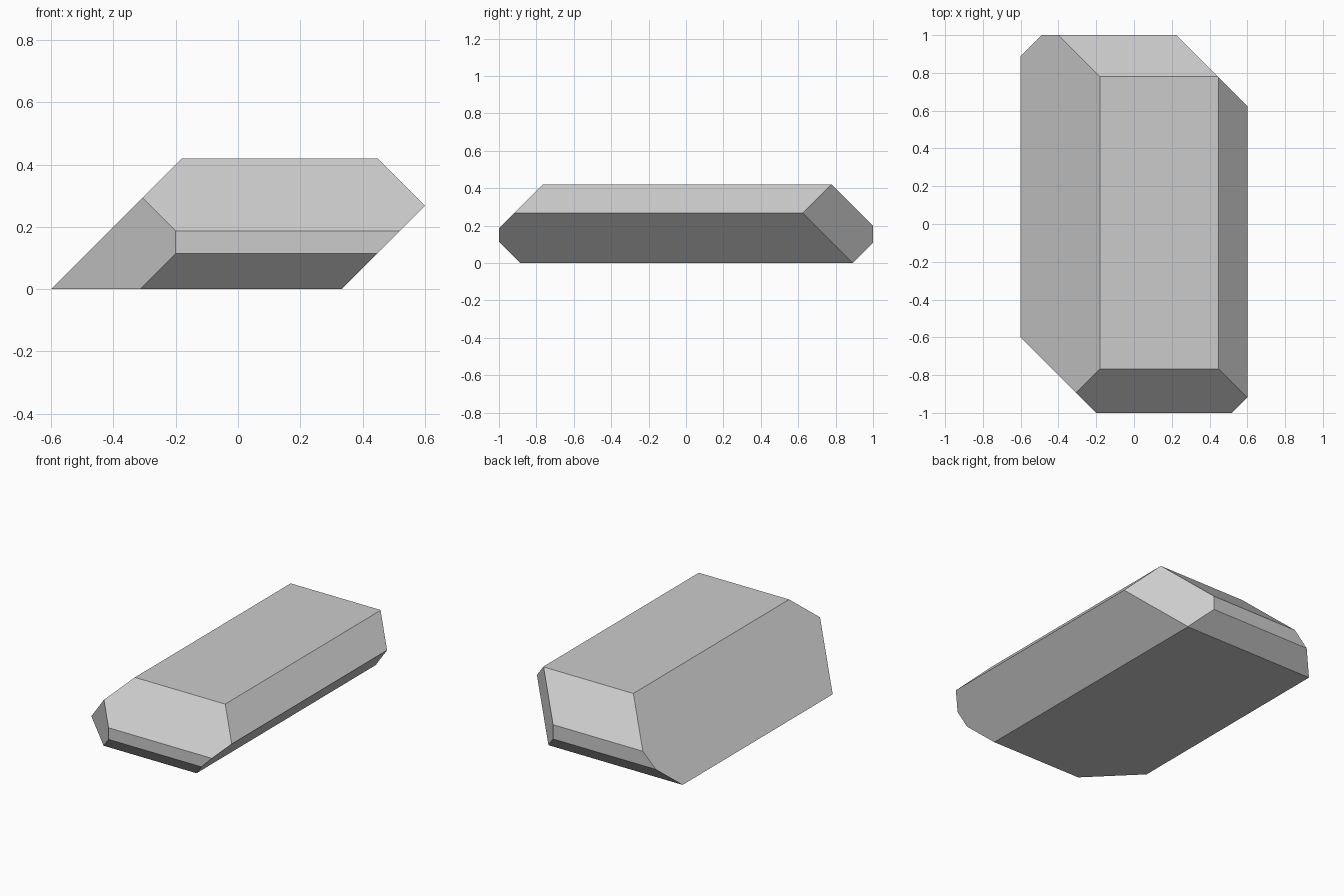
import bpy, bmesh
from mathutils import Vector

if "Cube" in bpy.data.objects:
    bpy.data.objects.remove(bpy.data.objects["Cube"])

# Oversized block in x, final size in y and z
bm = bmesh.new()
bmesh.ops.create_cube(bm, size=1)
for v in bm.verts:
    v.co = Vector((v.co.x * 1.6, v.co.y * 2.0, (v.co.z + 0.5) * 0.42))


def slice_off(normal, limit):
    """Remove everything where normal . p > limit and cap the cut."""
    n = Vector(normal)
    bmesh.ops.bisect_plane(
        bm, geom=bm.verts[:] + bm.edges[:] + bm.faces[:], dist=1e-5,
        plane_co=n * limit / n.length_squared, plane_no=n, clear_outer=True)
    open_edges = [e for e in bm.edges if e.is_boundary]
    if open_edges:
        bmesh.ops.holes_fill(bm, edges=open_edges, sides=0)


# 45 degree bevels: long sides, ends, then the two diagonal corners
for normal, limit in [
    ((-1, 0, 1), 0.60), ((1, 0, 1), 0.868), ((1, 0, -1), 0.332),
    ((0, -1, 1), 1.187), ((0, -1, -1), 0.886),
    ((0, 1, 1), 1.20), ((0, 1, -1), 0.89),
    ((-1, -1, 0), 1.20), ((1, 1, 0), 1.224),
]:
    slice_off(normal, limit)

bmesh.ops.recalc_face_normals(bm, faces=bm.faces[:])
mesh = bpy.data.meshes.new("bevelled_slab")
bm.to_mesh(mesh)
bm.free()
slab = bpy.data.objects.new("bevelled_slab", mesh)
bpy.context.collection.objects.link(slab)
